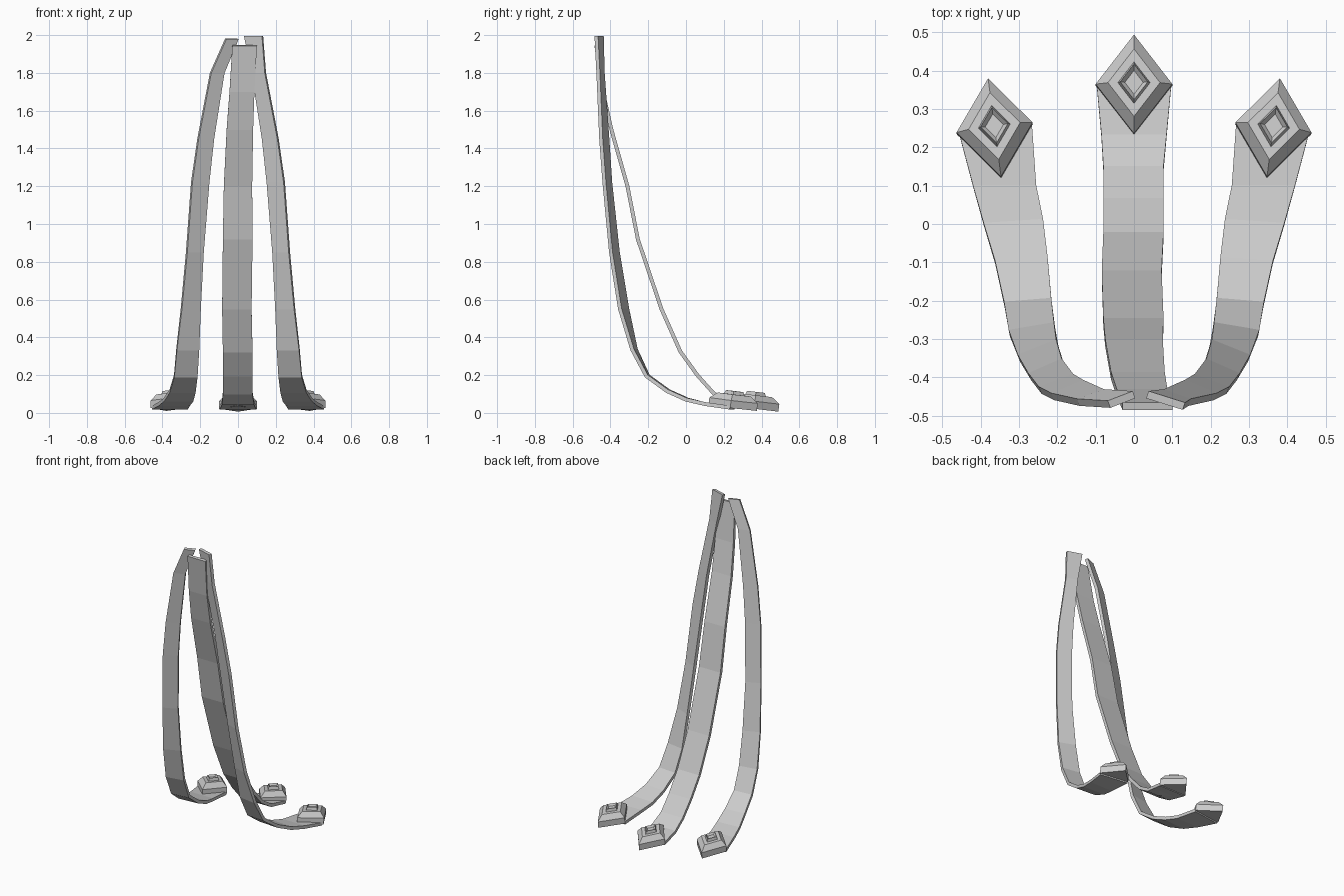
import bpy
import bmesh
from math import radians, atan
from mathutils import Matrix, Vector

if "Cube" in bpy.data.objects:
    bpy.data.objects.remove(bpy.data.objects["Cube"])


def finish(bm, name):
    bmesh.ops.recalc_face_normals(bm, faces=bm.faces)
    mesh = bpy.data.meshes.new(name)
    bm.to_mesh(mesh)
    bm.free()
    obj = bpy.data.objects.new(name, mesh)
    bpy.context.collection.objects.link(obj)
    return obj


def strap(name, rows, thickness=0.02):
    """Ribbon through rows of (inner x, inner y, outer x, outer y, z)."""
    bm = bmesh.new()
    pairs = [(bm.verts.new((a, b, z)), bm.verts.new((c, d, z))) for a, b, c, d, z in rows]
    for p, q in zip(pairs, pairs[1:]):
        bm.faces.new((p[0], p[1], q[1], q[0]))
    obj = finish(bm, name)
    mod = obj.modifiers.new("thickness", 'SOLIDIFY')
    mod.thickness = thickness
    mod.offset = 0
    return obj


def gem(name, location, turn, slope):
    """Stepped rhombus with a bevelled rim and a small raised, hollow centre."""
    bm = bmesh.new()
    levels = [(1, 0), (1, 0.04), (0.68, 0.072), (0.42, 0.072), (0.36, 0.09), (0.24, 0.078)]
    rings = [[bm.verts.new((x * s, y * s, z)) for x, y in
              ((0.1, 0), (0, 0.13), (-0.1, 0), (0, -0.13))] for s, z in levels]
    for lo, hi in zip(rings, rings[1:]):
        for i in range(4):
            j = (i + 1) % 4
            bm.faces.new((lo[i], lo[j], hi[j], hi[i]))
    bm.faces.new(rings[0][::-1])
    bm.faces.new(rings[-1])
    tilt = Matrix.Rotation(-atan(slope), 4, 'X')
    bm.transform(Matrix.Translation(Vector(location)) @ Matrix.Rotation(turn, 4, 'Z') @ tilt)
    return finish(bm, name)


# Centre strap: left x, right x, y, z
centre = [(-0.03, 0.10, -0.475, 1.945), (-0.045, 0.087, -0.44, 1.70),
          (-0.06, 0.08, -0.395, 1.50), (-0.075, 0.075, -0.31, 1.20),
          (-0.08, 0.077, -0.255, 0.92), (-0.084, 0.072, -0.13, 0.55),
          (-0.08, 0.077, -0.03, 0.325), (-0.08, 0.077, 0.06, 0.20),
          (-0.08, 0.077, 0.145, 0.105), (-0.085, 0.085, 0.23, 0.052),
          (-0.097, 0.097, 0.36, 0.028)]
strap("centre_strap", [(l, y, r, y, z) for l, r, y, z in centre])

# Side straps: inner x, inner y, outer x, outer y, z
side = [(0.075, -0.44, 0.145, -0.465, 1.80), (0.13, -0.415, 0.212, -0.45, 1.45),
        (0.155, -0.40, 0.245, -0.433, 1.22), (0.185, -0.36, 0.272, -0.398, 0.85),
        (0.20, -0.31, 0.30, -0.35, 0.55), (0.207, -0.265, 0.325, -0.285, 0.335),
        (0.215, -0.20, 0.338, -0.21, 0.195), (0.225, -0.09, 0.362, -0.10, 0.115),
        (0.237, 0.01, 0.392, 0.0, 0.07), (0.255, 0.10, 0.42, 0.10, 0.047),
        (0.266, 0.258, 0.455, 0.232, 0.028)]
tops = {1: ("right", (0.035, -0.445, 0.13, -0.475, 1.995)),
        -1: ("left", (0.0, -0.445, 0.065, -0.47, 1.98))}
for s, (label, top) in tops.items():
    strap(label + "_strap", [(s * a, b, s * c, d, z) for a, b, c, d, z in [top] + side])
    gem(label + "_gem", (s * 0.363, 0.247, 0.026), -s * radians(7.5), 0.12)

# Centre gem
gem("centre_gem", (0, 0.36, 0.022), 0, 0.12)
